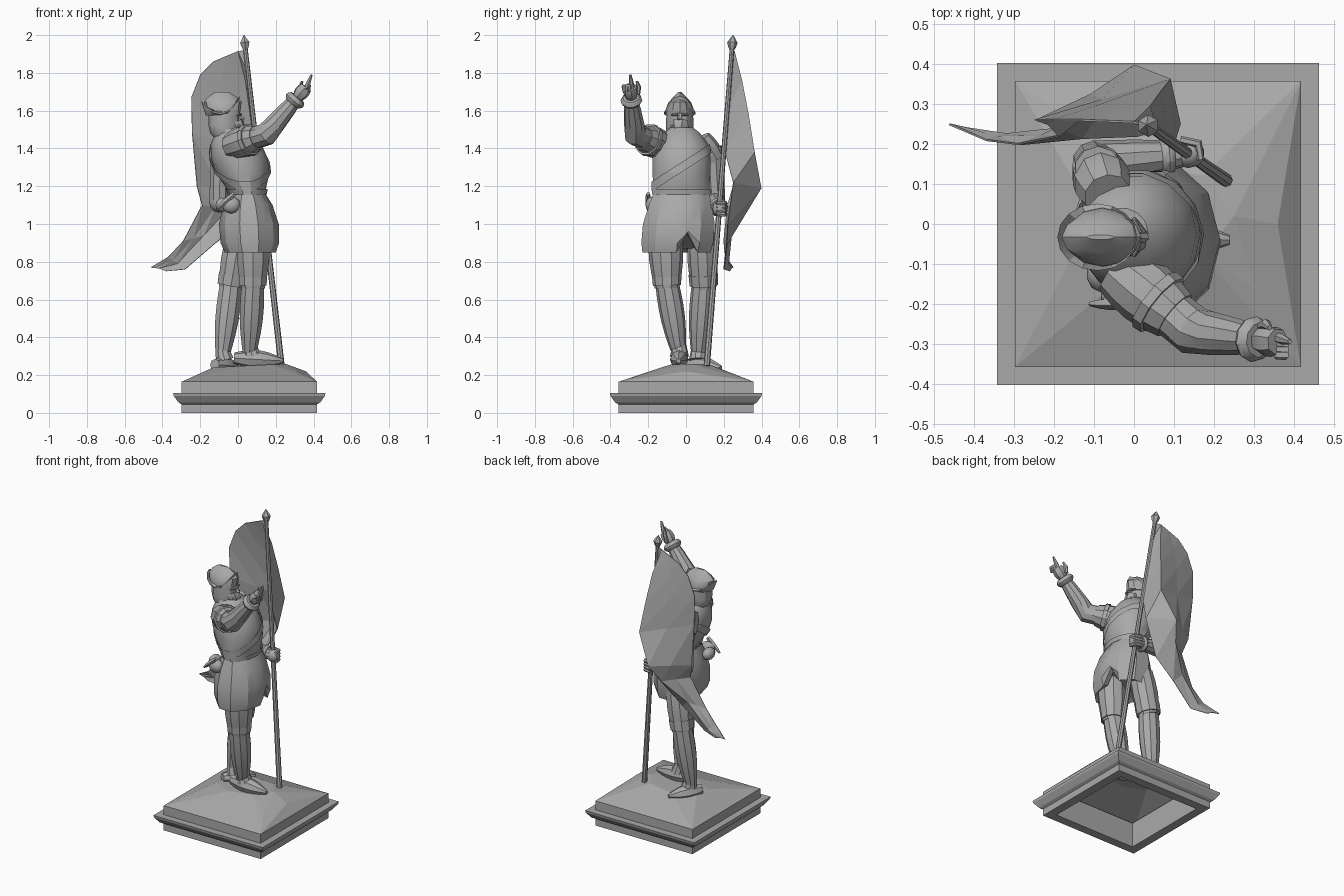
import bpy, bmesh, math
from mathutils import Vector

if "Cube" in bpy.data.objects:
    bpy.data.objects.remove(bpy.data.objects["Cube"])

GREY = (.4, .4, .4, 1)
stone = bpy.data.materials.new("grey stone")
stone.use_nodes = True
stone.diffuse_color = GREY
stone.node_tree.nodes["Principled BSDF"].inputs["Base Color"].default_value = GREY


def at(x, y, z):
    return Vector((x, y, z))


def finish(name, bm, smooth=True):
    bmesh.ops.recalc_face_normals(bm, faces=bm.faces)
    mesh = bpy.data.meshes.new(name)
    bm.to_mesh(mesh)
    bm.free()
    mesh.materials.append(stone)
    part = bpy.data.objects.new(name, mesh)
    bpy.context.collection.objects.link(part)
    if smooth:
        bpy.ops.object.select_all(action="DESELECT")
        part.select_set(True)
        bpy.context.view_layer.objects.active = part
        bpy.ops.object.shade_smooth_by_angle(angle=math.radians(30))
    return part


def bridge(rings, caps=True):
    bm = bmesh.new()
    loops = [[bm.verts.new(point) for point in ring] for ring in rings]
    for low, high in zip(loops, loops[1:]):
        for i in range(len(low)):
            bm.faces.new((low[i - 1], low[i], high[i], high[i - 1]))
    if caps:
        bm.faces.new(loops[0])
        bm.faces.new(loops[-1])
    return bm


def circle(sides):
    return [(math.cos(math.tau * i / sides), math.sin(math.tau * i / sides))
            for i in range(sides)]


def stack(low, high, sections, sides=12, grow=0, pleat=0, caps=True):
    """Ovals of (height, half depth, half width) on the line from low to high."""
    rings = []
    for z, depth, width in sections:
        middle = low.lerp(high, (z - low.z) / (high.z - low.z))
        ring = []
        for i, (c, s) in enumerate(circle(sides)):
            fold = 1 - pleat * (i % 2)
            ring.append(middle + at((depth + grow) * fold * c, (width + grow) * fold * s, 0))
        rings.append(ring)
    return bridge(rings, caps)


def tube(name, points, radii, sides=8, flat=1):
    """Round sections square to a path; flat squashes their height."""
    rings = []
    for i, point in enumerate(points):
        ahead = points[min(i + 1, len(points) - 1)] - points[max(i - 1, 0)]
        ahead.normalize()
        up = at(0, 0, 1) if abs(ahead.z) < .9 else at(1, 0, 0)
        across = ahead.cross(up).normalized()
        over = across.cross(ahead) * flat
        rings.append([point + radii[i] * (across * c + over * s) for c, s in circle(sides)])
    return finish(name, bridge(rings))


def limb(name, start, end, thick, thin, bulge=0, steps=4, sides=10, flat=1):
    """Tapered tube that swells by bulge at its middle."""
    share = [i / steps for i in range(steps + 1)]
    tube(name, [start.lerp(end, t) for t in share],
         [thick + (thin - thick) * t + bulge * math.sin(math.pi * t) for t in share], sides, flat)


def band(name, bm, point, normal, half):
    """Keeps only the slice of a shell between two parallel planes."""
    for way in (normal, -normal):
        bmesh.ops.bisect_plane(bm, geom=bm.verts[:] + bm.edges[:] + bm.faces[:],
                               plane_co=point + way * half, plane_no=way, clear_outer=True)
    finish(name, bm)


def blob(name, centre, size):
    bm = bmesh.new()
    bmesh.ops.create_icosphere(bm, subdivisions=2, radius=1)
    for vert in bm.verts:
        vert.co = centre + vert.co * size
    finish(name, bm)


# open plinth with a moulded edge
base = at(.06, 0, 0)
corners = [(-1, -1), (1, -1), (1, 1), (-1, 1)]
block, cornice, hollow, top = .358, .403, .3, .165
outline = [(hollow, top), (hollow, 0), (block, 0), (block, .045), (.375, .055),
           (.4, .09), (cornice, .105), (block, .105), (block, top)]
finish("plinth", bridge([[base + at(sx * half, sy * half, z) for sx, sy in corners]
                         for half, z in outline], False), False)

# rough ground mound: hull over a plateau and a few outcrops, open below
bm = bmesh.new()
for c, s in circle(7):
    bm.verts.new(at(.05 + .2 * c, .02 + .13 * s, .25 + .01 * c))
for side in (-1, 0, 1):
    bm.verts.new(at(.36 - .05 * abs(side), side * .17, .22))
for sx, sy in corners:
    bm.verts.new(base + at(sx * block, sy * block, top))
bmesh.ops.convex_hull(bm, input=bm.verts)
bm.normal_update()
underside = [face for face in bm.faces if face.normal.z < -.5]
bmesh.ops.delete(bm, geom=underside, context="FACES")
finish("ground_mound", bm, False)

# legs, breeches and shoes
legs = [("right", at(.08, -.11, .95), at(.08, -.1, .66), at(.06, -.035, .3), at(.24, -.04, .275), .09),
        ("left", at(.01, .08, .95), at(-.04, .095, .66), at(-.085, .065, .28), at(0, .185, .24), .07)]
for side, hip, knee, ankle, toe, thigh in legs:
    limb(side + "_breeches", hip, knee, thigh, .065, .012)
    limb(side + "_breeches_cuff", knee.lerp(hip, .25), knee.lerp(hip, .05), .078, .075)
    limb(side + "_calf", knee.lerp(hip, .1), ankle, .062, .034, .016, 6)
    heel = ankle.lerp(toe, -.45)
    heel.z = toe.z + .015
    limb(side + "_shoe", heel, toe, .03, .012, .028, 6, 8)
    limb(side + "_shoe_top", ankle + at(0, 0, .06), ankle + at(.015, 0, 0), .037, .05)

# pleated coat skirt, slit at the front
hem, waist, neck = at(.065, -.05, .85), at(.05, -.025, 1.16), at(-.03, -.022, 1.51)
bm = stack(hem, waist, [(.87, .1, .16), (.85, .135, .19), (.9, .155, .2),
                        (1, .158, .2), (1.1, .13, .175), (1.17, .09, .152)], 20, pleat=.05)
for vert in bm.verts:
    if vert.co.x > .14 and -.02 < vert.co.y < .04:
        vert.co.z = max(vert.co.z, .96)
finish("coat_skirt", bm)

# chest, sash and belt
ribs = [(1.15, .09, .15), (1.2, .11, .153), (1.27, .142, .157), (1.35, .15, .157),
        (1.42, .135, .145), (1.48, .1, .1), (1.51, .065, .062)]
finish("chest", stack(waist, neck, ribs, 14))
band("shoulder_sash", stack(waist, neck, ribs, 14, .009, caps=False),
     at(.05, -.04, 1.29), at(0, -.54, .84).normalized(), .022)
band("waist_belt", stack(waist, neck, ribs, 14, .009, caps=False), waist + at(0, 0, .01),
     at(0, 0, 1), .014)

# belt pouches and dagger
blob("side_pouch", at(-.035, -.18, 1.1), at(.05, .035, .045))
blob("back_pouch", at(-.085, -.12, 1.1), at(.035, .05, .04))
limb("dagger", at(-.11, -.2, 1.08), at(-.02, -.2, 1.16), .006, .012, .006, sides=5)

# head and face
face = at(0, -.033, 1.53)
jaw, crown = at(-.07, -.033, 1.45), at(-.085, -.033, 1.71)
finish("neck_collar", stack(at(-.04, -.025, 1.46), jaw.lerp(crown, .3),
                            [(1.46, .085, .085), (1.5, .075, .075), (1.52, .055, .06)]))
finish("head", stack(jaw, crown, [(1.45, .05, .06), (1.48, .075, .07), (1.52, .082, .074),
                                  (1.62, .078, .068)]))
tube("nose", [face + at(0, 0, .06), face + at(.025, 0, .025), face + at(.005, 0, .01)],
     [.008, .014, .01], 5)
limb("beard", face + at(-.02, 0, .01), face + at(.01, 0, -.065), .048, .012, .014, sides=7)
for side in (-1, 1):
    limb("moustache", face + at(.018, 0, .005), face + at(0, side * .048, -.015), .01, .004, .004)
    limb("eyebrow", face + at(.012, side * .01, .05), face + at(0, side * .045, .048), .009, .005)

# crested helmet, full at the back, with a brim swept up in front
finish("helmet_crown", stack(jaw, crown, [(1.575, .085, .075), (1.61, .094, .073), (1.645, .1, .06),
                                          (1.67, .08, .036), (1.7, .035, .006)]))
rim_low, rim_high, seat_low, seat_high = [], [], [], []
for c, s in circle(16):
    lift = (.09 if c > 0 else .06) * c * c
    rim = face + at(.1 * c - .092, .084 * s, lift + .05)
    seat = face + at(.08 * c - .09, .065 * s, .045)
    seat_low.append(seat)
    rim_low.append(rim)
    rim_high.append(rim + at(0, 0, .008))
    seat_high.append(seat + at(0, 0, .025))
finish("helmet_brim", bridge([seat_low, rim_low, rim_high, seat_high], False))

# raised right arm
shoulder, elbow, wrist = at(-.04, -.115, 1.41), at(.15, -.268, 1.475), at(.31, -.29, 1.665)
knuckles, fingertip = at(.36, -.295, 1.725), at(.39, -.295, 1.79)
limb("right_sleeve", shoulder, shoulder.lerp(elbow, .75), .07, .066, .015)
limb("right_sleeve_trim", shoulder.lerp(elbow, .48), shoulder.lerp(elbow, .58), .088, .086)
tube("right_arm", [shoulder.lerp(elbow, .6), elbow, elbow.lerp(wrist, .3), elbow.lerp(wrist, .7), wrist],
     [.06, .062, .054, .045, .034], 10)
limb("right_cuff", elbow.lerp(wrist, .85), wrist.lerp(knuckles, .1), .04, .044, .016)

# pointing hand
limb("right_palm", wrist, knuckles, .026, .034, .01, sides=7)
limb("pointing_finger", knuckles + at(0, .01, -.01), fingertip, .014, .006, .002, sides=6)
tube("right_thumb", [wrist + at(.01, .035, .02), wrist + at(.02, .04, .06), wrist + at(.03, .03, .09)],
     [.012, .013, .007], 6)
for i in range(3):
    root = knuckles - at(.005, .005 + .014 * i, .01)
    tube("curled_finger", [root, root + at(.025, 0, .015), root + at(.02, 0, -.015)],
         [.011, .013, .008], 6)

# flag staff with its finial
staff_foot, staff_top = at(.23, .11, .25), at(.037, .245, 1.95)


def on_staff(z):
    return staff_foot.lerp(staff_top, (z - staff_foot.z) / (staff_top.z - staff_foot.z))


limb("flag_staff", staff_foot, staff_top, .017, .012, sides=8)
tube("staff_finial", [on_staff(z) for z in (1.92, 1.935, 1.96, 2)], [.012, .02, .028, .002], 6)

# left arm bent to hold the staff
grip = on_staff(1.08)
shoulder, elbow = at(-.09, .135, 1.41), at(-.1, .155, 1.12)
limb("left_sleeve", shoulder.lerp(neck, .4), shoulder.lerp(elbow, .25), .06, .066, .01)
limb("left_arm", shoulder, elbow, .06, .053)
blob("left_elbow", elbow, at(.054, .054, .06))
limb("left_forearm", elbow, grip, .054, .03, .004)
limb("left_cuff", elbow.lerp(grip, .7), elbow.lerp(grip, .84), .04, .042, .01)
blob("left_fist", grip, at(.042, .036, .042))
for i in range(4):
    root = grip + at(-.02, .035, .02 * i - .03)
    tube("gripping_finger", [root, root + at(.045, -.01, 0), root + at(.052, -.05, 0)],
         [.01, .012, .009], 6)

# draped flag: each row has its staff side, its outer fold and its free edge
rows = [(on_staff(1.92), at(0, .255, 1.915), at(-.13, .26, 1.86)),
        (on_staff(1.8), at(.04, .295, 1.76), at(-.2, .26, 1.79)),
        (on_staff(1.6), at(.065, .33, 1.58), at(-.247, .26, 1.67)),
        (on_staff(1.4), at(.09, .362, 1.38), at(-.243, .26, 1.48)),
        (at(.115, .25, 1.22), at(0, .397, 1.19), at(-.217, .25, 1.2)),
        (at(.01, .22, 1), at(-.05, .33, 1.08), at(-.19, .22, 1.1)),
        (at(-.13, .215, .89), at(-.18, .24, .94), at(-.29, .2, .91)),
        (at(-.28, .2, .76), at(-.32, .225, .79), at(-.37, .21, .825)),
        (at(-.38, .23, .75), at(-.42, .24, .765), at(-.463, .25, .77))]
bm = bmesh.new()
grid = [[bm.verts.new(point) for point in (inner, fold, fold.lerp(edge, .5), edge)]
        for inner, fold, edge in rows]
for upper, lower in zip(grid, grid[1:]):
    for i in range(3):
        bm.faces.new((upper[i], upper[i + 1], lower[i]))
        bm.faces.new((upper[i + 1], lower[i + 1], lower[i]))
flag = finish("flag", bm, False)
cloth = flag.modifiers.new("cloth thickness", "SOLIDIFY")
cloth.thickness = .005
cloth.offset = 0
